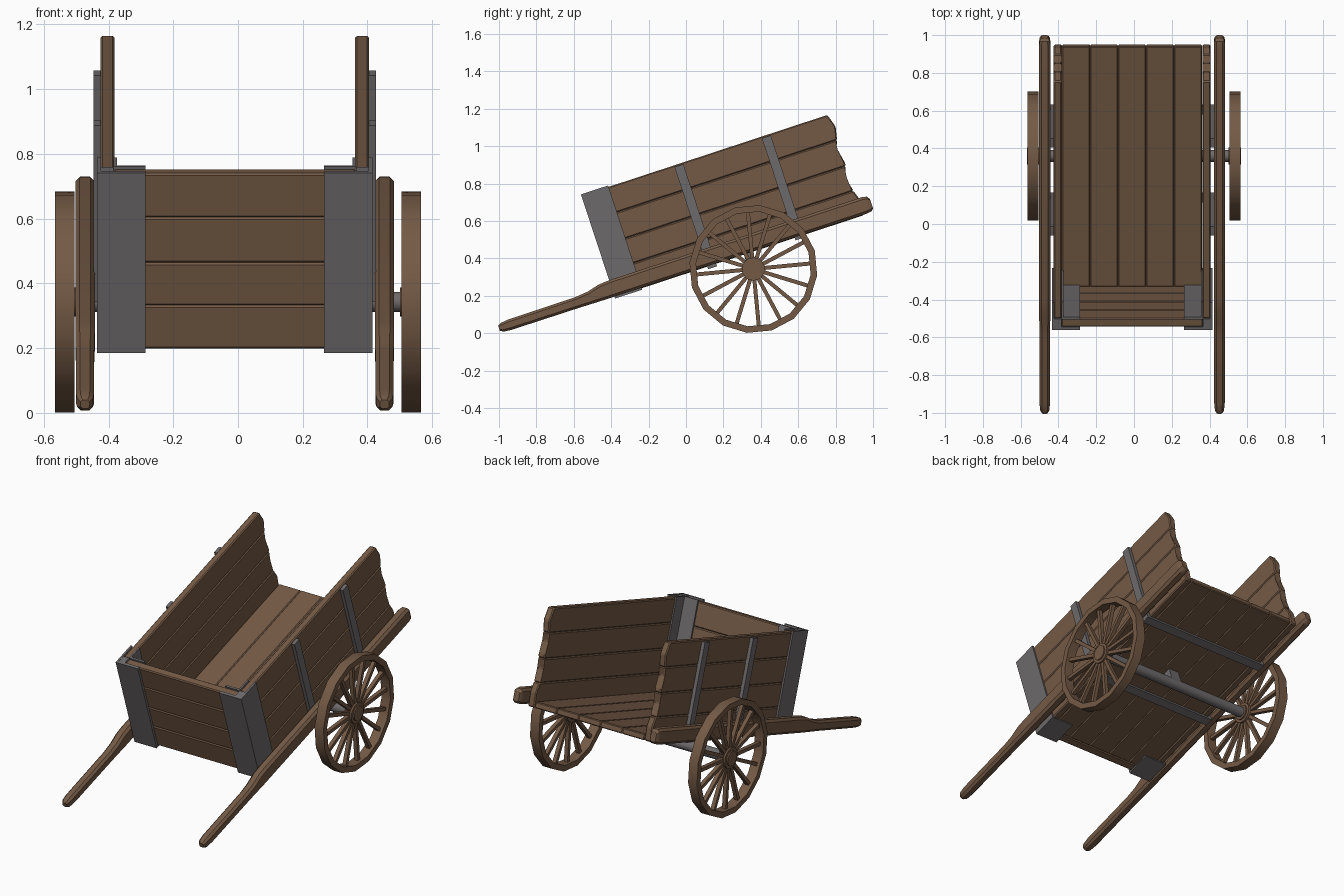
import bpy, bmesh, math
from mathutils import Matrix, Vector

if "Cube" in bpy.data.objects:
    bpy.data.objects.remove(bpy.data.objects["Cube"])

# The cart body is modelled level (x, along, up), then tilted onto its shafts
TILT = Matrix.Translation((-0.01, 0, 0)) @ Matrix.Rotation(math.radians(18.2), 4, 'X')


def material(name, rgb):
    m = bpy.data.materials.new(name)
    m.diffuse_color = (*rgb, 1)
    m.use_nodes = True
    m.node_tree.nodes["Principled BSDF"].inputs["Base Color"].default_value = m.diffuse_color
    return m


WOOD = material("brown wood", (0.175, 0.102, 0.060))
IRON = material("grey iron", (0.155, 0.143, 0.148))


def finish(name, bm, mat, matrix=None, bevel=0.0, smooth=False):
    if bevel:
        bmesh.ops.bevel(bm, geom=bm.edges[:], offset=bevel, segments=1, affect='EDGES')
    if matrix:
        bm.transform(matrix)
    bmesh.ops.recalc_face_normals(bm, faces=bm.faces[:])
    me = bpy.data.meshes.new(name)
    bm.to_mesh(me)
    bm.free()
    me.materials.append(mat)
    ob = bpy.data.objects.new(name, me)
    bpy.context.collection.objects.link(ob)
    if smooth:
        bpy.ops.object.select_all(action='DESELECT')
        ob.select_set(True)
        bpy.context.view_layer.objects.active = ob
        bpy.ops.object.shade_smooth_by_angle(angle=math.radians(35))
    return ob


def box(name, x, u, v, mat, bevel=0.0):
    """Box in cart space from (min, max) ranges."""
    bm = bmesh.new()
    bmesh.ops.create_cube(bm, size=1)
    lo, hi = Vector((min(x), u[0], v[0])), Vector((max(x), u[1], v[1]))
    for p in bm.verts:
        p.co = Vector([(lo[i] + hi[i]) / 2 + p.co[i] * (hi[i] - lo[i]) for i in range(3)])
    return finish(name, bm, mat, TILT, bevel)


def loft(bm, rings):
    """Skin equal-length closed rings and cap the ends."""
    rings = [[bm.verts.new(p) for p in r] for r in rings]
    n = len(rings[0])
    for a, b in zip(rings, rings[1:]):
        for i in range(n):
            bm.faces.new((a[i], a[(i + 1) % n], b[(i + 1) % n], b[i]))
    bm.faces.new(rings[0])
    bm.faces.new(rings[-1])


SEAMS = [0.302, 0.443, 0.582, 0.729, 0.872]
# Worn rear ends of the four side planks, bottom to top (along, up)
ENDS = [[(1.100, 0.302), (1.107, 0.385), (1.088, 0.443)],
        [(1.088, 0.443), (1.070, 0.522), (1.090, 0.582)],
        [(1.090, 0.582), (1.092, 0.60), (1.070, 0.68), (1.090, 0.729)],
        [(1.090, 0.729), (1.105, 0.80), (1.082, 0.872)]]

# Floor boards
for i in range(5):
    x0 = -0.370 + i * 0.148
    box(f"floor_board_{i + 1}", (x0, x0 + 0.148), (-0.24, 1.10), (0.302, 0.338), WOOD, 0.005)

# Front wall planks
for i in range(4):
    box(f"front_plank_{i + 1}", (-0.375, 0.375), (-0.287, -0.240),
        (SEAMS[i], SEAMS[i + 1]), WOOD, 0.006)

for s, side in ((-1, "left"), (1, "right")):
    # Side wall planks with worn rear ends
    for i, end in enumerate(ENDS):
        prof = [(-0.24, SEAMS[i])] + end + [(-0.24, SEAMS[i + 1])]
        bm = bmesh.new()
        loft(bm, [[(s * x, u, v) for u, v in prof] for x in (0.372, 0.415)])
        finish(f"{side}_side_plank_{i + 1}", bm, WOOD, TILT, 0.006)

    # Corner irons: outside, inside, corner post and bottom plate
    box(f"{side}_corner_front_plate", (s * 0.275, s * 0.425), (-0.302, -0.285), (0.297, 0.88), IRON)
    box(f"{side}_corner_side_plate", (s * 0.413, s * 0.425), (-0.302, -0.149), (0.297, 0.88), IRON)
    box(f"{side}_corner_post", (s * 0.374, s * 0.42), (-0.295, -0.24), (0.30, 0.878), IRON)
    box(f"{side}_corner_inner_front", (s * 0.275, s * 0.374), (-0.242, -0.230), (0.33, 0.88), IRON)
    box(f"{side}_corner_inner_side", (s * 0.364, s * 0.374), (-0.242, -0.149), (0.33, 0.88), IRON)
    box(f"{side}_corner_bottom_plate", (s * 0.275, s * 0.425), (-0.302, -0.149), (0.294, 0.304), IRON)

    # Upright straps on the side walls
    for j, u in enumerate((0.219, 0.711)):
        box(f"{side}_strap_{j + 1}", (s * 0.412, s * 0.436), (u, u + 0.05), (0.288, 0.863), IRON)

    # Shaft: chamfered bar narrowing to a rounded handle (along, bottom, top, half width)
    bm = bmesh.new()
    rings = []
    for u, b, t, w in [(-0.942, 0.324, 0.352, 0.014), (-0.925, 0.312, 0.361, 0.024),
                       (-0.88, 0.308, 0.366, 0.028), (-0.50, 0.307, 0.368, 0.028),
                       (-0.43, 0.306, 0.375, 0.029), (-0.36, 0.305, 0.393, 0.030),
                       (-0.30, 0.305, 0.397, 0.030), (1.12, 0.305, 0.397, 0.030),
                       (1.145, 0.309, 0.392, 0.027), (1.158, 0.320, 0.375, 0.018)]:
        c = w * 0.45
        rings.append([(s * 0.4625 + dx, u, v) for dx, v in
                      ((-w, b + c), (-w + c, b), (w - c, b), (w, b + c),
                       (w, t - c), (w - c, t), (-w + c, t), (-w, t - c))])
    loft(bm, rings)
    finish(f"{side}_shaft", bm, WOOD, TILT, 0, True)

# Cross straps under the floor and the axle block
for j, u in enumerate((0.219, 0.711)):
    box(f"cross_strap_{j + 1}", (-0.436, 0.436), (u, u + 0.05), (0.288, 0.303), IRON)
box("axle_block", (-0.025, 0.045), (0.425, 0.475), (0.225, 0.305), IRON)

# Axle
AXLE = Vector((0, 0.36, 0.343))
TO_X = Matrix.Translation(AXLE) @ Matrix.Rotation(math.pi / 2, 4, 'Y')
bm = bmesh.new()
bmesh.ops.create_cone(bm, cap_ends=True, segments=16, radius1=0.031, radius2=0.031, depth=1.03)
finish("axle", bm, IRON, TO_X, 0, True)

# Wheels: sixteen-sided rim, hub and sixteen spokes
N, R, RIN = 16, 0.343, 0.308
STEP = 2 * math.pi / N
PHASE = math.radians(5.5)
for s, side in ((-1, "left"), (1, "right")):
    bm = bmesh.new()
    ring = []
    for k in range(N):
        a = PHASE + (k + 0.5) * STEP
        ring.append([bm.verts.new((s * x, AXLE.y + r * math.cos(a), AXLE.z + r * math.sin(a)))
                     for x, r in ((0.505, R), (0.565, R), (0.565, RIN), (0.505, RIN))])
    for k in range(N):
        a, b = ring[k], ring[(k + 1) % N]
        for i in range(4):
            j = (i + 1) % 4
            bm.faces.new((a[i], a[j], b[j], b[i]))
    finish(f"{side}_wheel_rim", bm, WOOD, None, 0, True)

    bm = bmesh.new()
    for r, d in ((0.062, 0.05), (0.045, 0.066)):
        bmesh.ops.create_cone(bm, cap_ends=True, segments=16, radius1=r, radius2=r, depth=d)
    finish(f"{side}_wheel_hub", bm, WOOD, Matrix.Translation((s * 0.533, 0, 0)) @ TO_X, 0, True)

    bm = bmesh.new()
    for k in range(N):
        rot = Matrix.Rotation(PHASE + k * STEP, 4, 'X')
        m = (Matrix.Translation(AXLE + Vector((s * 0.535, 0, 0))) @ rot
             @ Matrix.Translation((0, 0.18, 0)) @ Matrix.Diagonal((0.024, 0.27, 0.021, 1)))
        bmesh.ops.create_cube(bm, size=1, matrix=m)
    finish(f"{side}_wheel_spokes", bm, WOOD)
